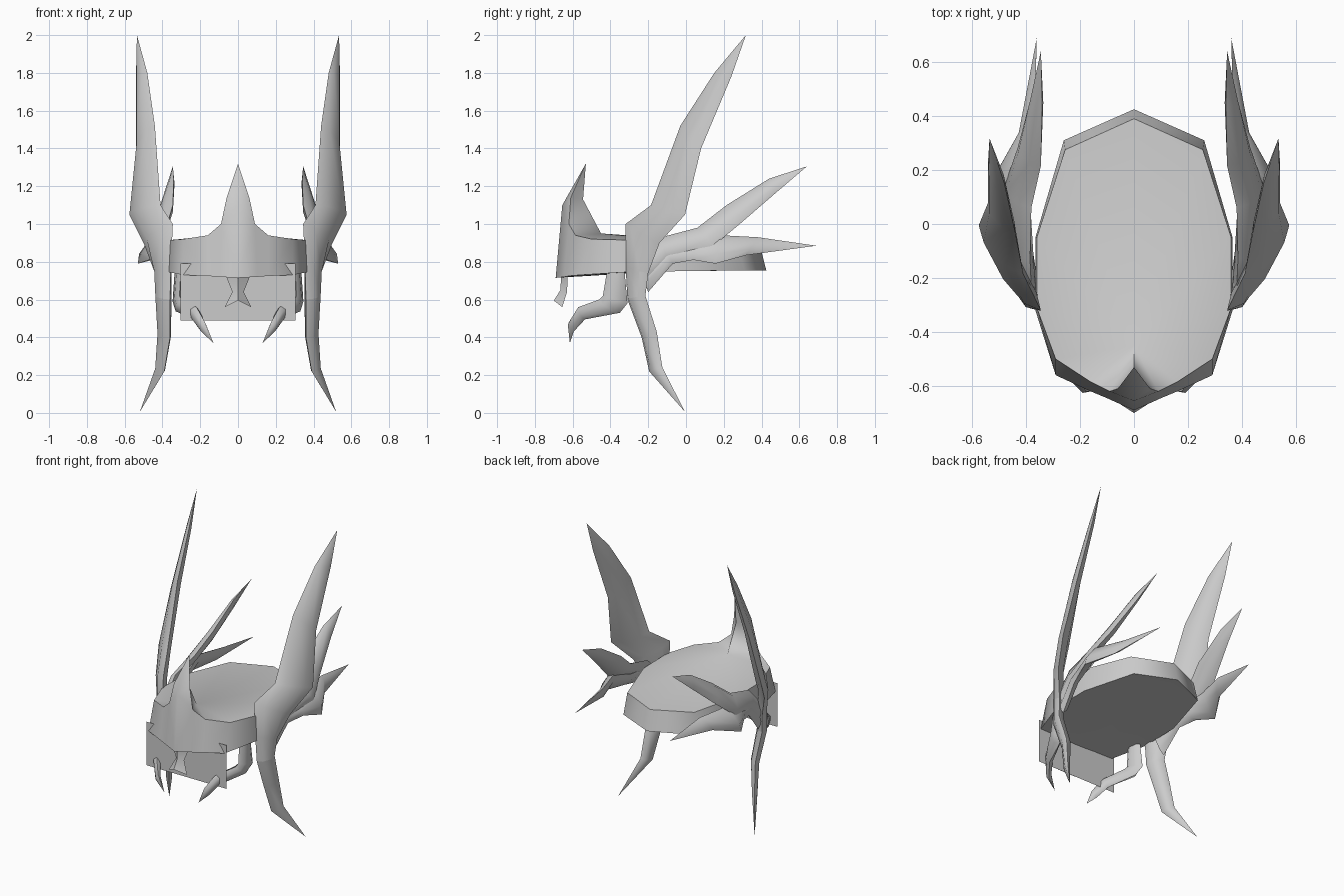
import bpy, bmesh, math
from mathutils import Vector

old = bpy.data.objects.get("Cube")
if old:
    bpy.data.objects.remove(old, do_unlink=True)

# Single dull metal colour
metal = bpy.data.materials.new("grey_metal")
metal.use_nodes = True
colour = (0.6, 0.6, 0.6, 1)
metal.diffuse_color = colour
for node in metal.node_tree.nodes:
    if node.type == 'BSDF_PRINCIPLED':
        node.inputs["Base Color"].default_value = colour


def finish(name, bm, mirror=True):
    """Mirror the half mesh across x, then make a smooth shaded object."""
    if mirror:
        geometry = bm.verts[:] + bm.edges[:] + bm.faces[:]
        bmesh.ops.mirror(bm, geom=geometry, axis='X', merge_dist=0.001)
        bmesh.ops.remove_doubles(bm, verts=bm.verts[:], dist=0.001)
    bmesh.ops.recalc_face_normals(bm, faces=bm.faces[:])
    mesh = bpy.data.meshes.new(name)
    bm.to_mesh(mesh)
    bm.free()
    mesh.materials.append(metal)
    part = bpy.data.objects.new(name, mesh)
    bpy.context.collection.objects.link(part)
    bpy.ops.object.select_all(action='DESELECT')
    part.select_set(True)
    bpy.context.view_layer.objects.active = part
    bpy.ops.object.shade_smooth_by_angle(angle=math.radians(66))


def horn(name, sections, tip, sides=6):
    """Loft a blade through sections (leading edge, trailing edge, half thickness)."""
    bm = bmesh.new()
    pairs = [(Vector(lead), Vector(trail)) for lead, trail, thick in sections]
    centres = [(lead + trail) / 2 for lead, trail in pairs] + [Vector(tip)]
    rings = []
    for k, (lead, trail) in enumerate(pairs):
        half = (lead - trail) / 2
        axis = centres[k + 1] - centres[max(k - 1, 0)]
        side = half.cross(axis).normalized() * sections[k][2]
        turns = [math.tau * i / sides for i in range(sides)]
        rings.append([bm.verts.new(centres[k] + half * math.cos(t) + side * math.sin(t))
                      for t in turns])
    end = bm.verts.new(tip)
    bm.faces.new(rings[0])
    for i in range(sides):
        j = (i + 1) % sides
        for low, high in zip(rings, rings[1:]):
            bm.faces.new((low[i], low[j], high[j], high[i]))
        bm.faces.new((rings[-1][i], rings[-1][j], end))
    finish(name, bm)


# Crown band: half outline from front centre to back centre
bm = bmesh.new()
bottom_outline = [(0, -.69, .715), (.1, -.645, .72), (.16, -.62, .725), (.29, -.56, .73),
                  (.365, -.32, .745), (.365, -.05, .75), (.26, .31, .755), (0, .425, .755)]
top_outline = [(0, -.655, 1.1), (.09, -.62, 1), (.16, -.585, .94), (.29, -.5, .92),
               (.36, -.31, .915), (.36, -.05, .91), (.255, .275, .895), (0, .39, .89)]
bottom = [bm.verts.new(p) for p in bottom_outline]
top = [bm.verts.new(p) for p in top_outline]
floor_hub = bm.verts.new((0, -.1, .75))
back_low = bm.verts.new((0, -.45, .95))
for i in range(len(top) - 1):
    bm.faces.new((bottom[i], bottom[i + 1], top[i + 1], top[i]))
    bm.faces.new((bottom[i], bottom[i + 1], floor_hub))
    if i > 0:
        bm.faces.new((top[i], top[i + 1], back_low))

# Front peak growing out of the band
peak = bm.verts.new((0, -.53, 1.32))
shoulder = bm.verts.new((.06, -.61, 1.14))
back_high = bm.verts.new((0, -.545, 1.13))
for corners in ((top[0], top[1], shoulder), (top[0], shoulder, peak),
                (peak, shoulder, back_high), (shoulder, top[1], back_high),
                (top[1], back_low, back_high)):
    bm.faces.new(corners)
finish("crown_band", bm)

# Flat face plate under the band
bm = bmesh.new()
bm.faces.new([bm.verts.new((x, -.56, z))
              for x, z in ((-.305, .49), (.305, .49), (.305, .79), (-.305, .79))])
finish("face_plate", bm, mirror=False)

# Pinched nose guard with a raised centre ridge
bm = bmesh.new()
rows = [((0, -.66, .74), (.07, -.625, .74)),
        ((0, -.665, .65), (.03, -.63, .64)),
        ((0, -.7, .595), (.07, -.655, .56))]
grid = [[bm.verts.new(p) for p in row] for row in rows]
for upper, lower in zip(grid, grid[1:]):
    bm.faces.new((upper[0], lower[0], lower[1], upper[1]))
finish("nose_guard", bm)

# Tall horns rising from the temples, blades turned outward at the back
horn("upper_horns", [
    ((.36, -.31, .6), (.43, -.215, .62), .035),
    ((.355, -.32, .78), (.44, -.2, .74), .035),
    ((.345, -.32, 1), (.5, -.14, .9), .035),
    ((.41, -.185, 1.1), (.575, -.005, 1.05), .035),
    ((.44, -.03, 1.52), (.54, .08, 1.4), .03),
    ((.48, .15, 1.8), (.54, .24, 1.78), .018)], (.535, .317, 2))

# Lower spikes curving down and out
horn("lower_spikes", [
    ((.355, -.32, .78), (.44, -.2, .74), .035),
    ((.36, -.31, .6), (.43, -.215, .62), .035),
    ((.36, -.235, .4), (.42, -.155, .43), .03),
    ((.39, -.195, .22), (.435, -.125, .24), .02)], (.52, -.005, .005))

# Swept back spikes, upper and lower pair
horn("rear_upper_spikes", [
    ((.38, -.24, .82), (.42, -.2, .72), .03),
    ((.385, -.13, .93), (.43, -.1, .82), .03),
    ((.38, .06, .98), (.48, .14, .88), .03),
    ((.345, .215, 1.1), (.43, .285, 1), .03),
    ((.34, .44, 1.24), (.38, .47, 1.16), .018)], (.345, .64, 1.305))
horn("rear_lower_spikes", [
    ((.37, -.24, .8), (.41, -.2, .64), .03),
    ((.39, -.1, .88), (.43, -.07, .79), .03),
    ((.4, .03, .89), (.47, .04, .81), .03),
    ((.42, .19, .94), (.53, .155, .79), .03),
    ((.37, .38, .93), (.425, .32, .835), .02)], (.36, .69, .885))

# Cheek hooks reaching forward around the jaw
horn("cheek_hooks", [
    ((.3, -.41, .8), (.32, -.33, .8), .02),
    ((.31, -.44, .62), (.33, -.31, .58), .025),
    ((.3, -.46, .6), (.31, -.35, .53), .03),
    ((.22, -.57, .56), (.24, -.535, .495), .025),
    ((.175, -.62, .48), (.195, -.595, .43), .018)], (.13, -.615, .37))
